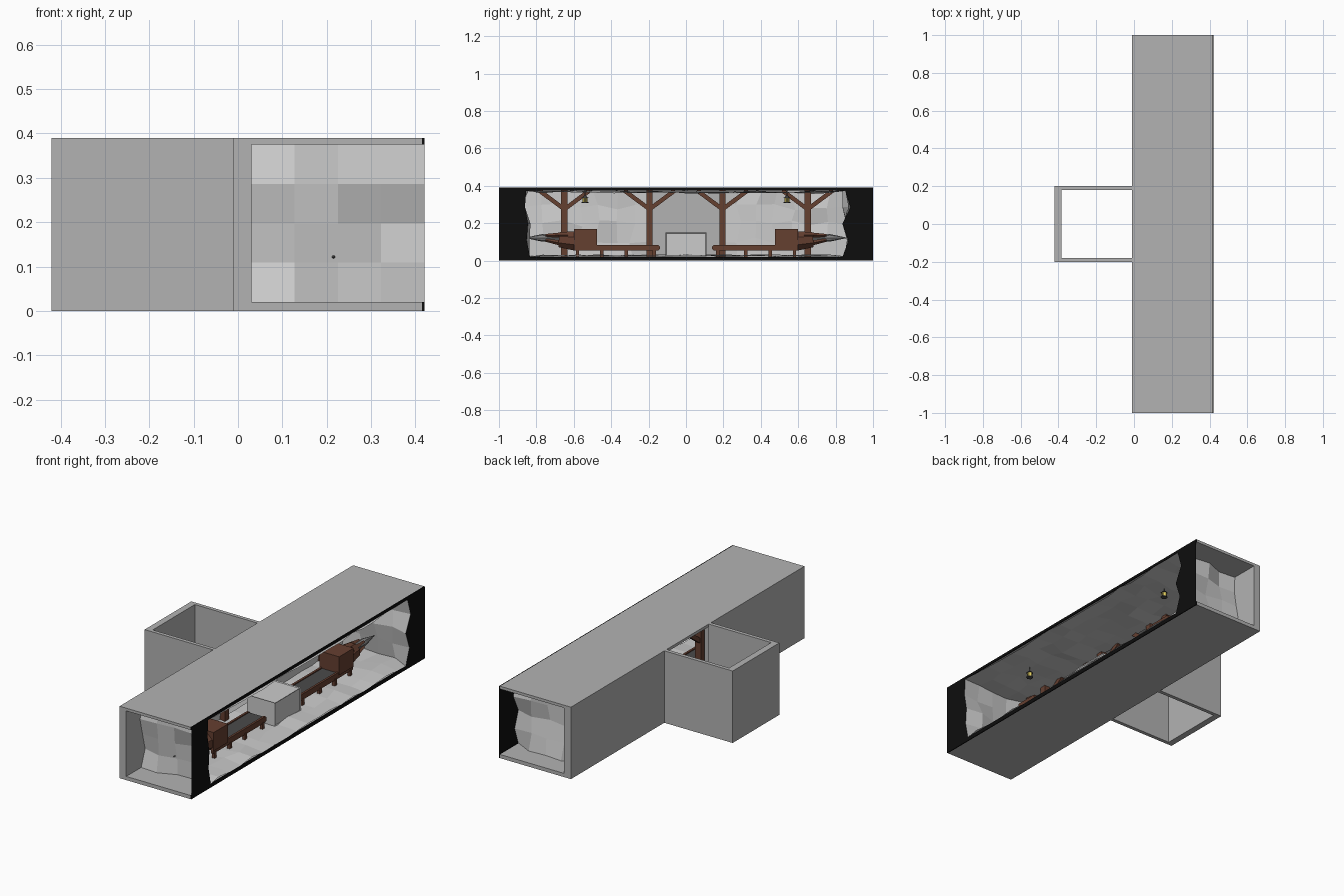
import bpy, bmesh, math, random
from mathutils import Vector, Matrix

if "Cube" in bpy.data.objects:
    bpy.data.objects.remove(bpy.data.objects["Cube"])

random.seed(4)


def material(name, c):
    m = bpy.data.materials.new(name)
    m.diffuse_color = (*c, 1)
    m.use_nodes = True
    m.node_tree.nodes["Principled BSDF"].inputs["Base Color"].default_value = m.diffuse_color
    return m


STONE = material("stone", (0.45, 0.45, 0.45))
BLACK = material("black", (0.004, 0.004, 0.004))
WOOD = material("wood", (0.13, 0.05, 0.03))
BELT = material("belt", (0.07, 0.07, 0.07))
STEEL = material("steel", (0.22, 0.22, 0.22))
GLOW = material("lamp_glow", (0.8, 0.65, 0.12))


def finish(name, bm, mat=None, normals=True):
    if normals:
        bmesh.ops.recalc_face_normals(bm, faces=bm.faces)
    me = bpy.data.meshes.new(name)
    bm.to_mesh(me)
    bm.free()
    ob = bpy.data.objects.new(name, me)
    bpy.context.collection.objects.link(ob)
    if mat:
        me.materials.append(mat)
    return ob


def box(name, x, y, z, mat=None):
    bm = bmesh.new()
    bmesh.ops.create_cube(bm, size=1)
    for v in bm.verts:
        v.co = [lo + (c + 0.5) * (hi - lo) for c, (lo, hi) in
                zip(v.co, (sorted(x), sorted(y), sorted(z)))]
    return finish(name, bm, mat)


def bar(name, a, b, r1, r2, sides, mat, turn=0.0):
    """Prism or cone between two points."""
    a, b = Vector(a), Vector(b)
    bm = bmesh.new()
    bmesh.ops.create_cone(bm, cap_ends=True, segments=sides, radius1=r1, radius2=r2,
                          depth=(b - a).length)
    rot = (b - a).to_track_quat('Z', 'Y').to_matrix().to_4x4()
    bm.transform(Matrix.Translation((a + b) / 2) @ rot @ Matrix.Rotation(turn, 4, 'Z'))
    return finish(name, bm, mat)


# outer shell: floor, roof and back wall with an open bay in the middle
box("shell_floor", (-0.01, 0.415), (-1, 1), (0, 0.02), STONE)
box("shell_roof", (-0.01, 0.415), (-1, 1), (0.375, 0.39), STONE)
for s in (-1, 1):
    box("shell_back_wall", (-0.01, 0.03), (s * 0.2, s), (0.02, 0.375), STONE)
    box("side_room_wall", (-0.42, -0.01), (s * 0.18, s * 0.2), (0, 0.39), STONE)
box("side_room_end_wall", (-0.42, -0.385), (-0.18, 0.18), (0, 0.39), STONE)
box("rim_bottom", (0.415, 0.42), (-1, 1), (0, 0.02), BLACK)
box("rim_top", (0.415, 0.42), (-1, 1), (0.375, 0.39), BLACK)

# faceted rock lining, open on the right side
X0, X1, Y1, Z0, Z1 = 0.03, 0.42, 0.86, 0.02, 0.375
NX, NY, NZ = 4, 18, 4


def point(i, j, k):
    return Vector((X0 + (X1 - X0) * i / NX, -Y1 + 2 * Y1 * j / NY, Z0 + (Z1 - Z0) * k / NZ))


bm = bmesh.new()


def quad(*ijk):
    bm.faces.new([bm.verts.new(point(*p)) for p in ijk])


for j in range(NY):
    for i in range(NX):
        for k in (0, NZ):
            quad((i, j, k), (i + 1, j, k), (i + 1, j + 1, k), (i, j + 1, k))
    for k in range(NZ):
        if not 7 <= j < 11:
            quad((0, j, k), (0, j + 1, k), (0, j + 1, k + 1), (0, j, k + 1))
for i in range(NX):
    for k in range(NZ):
        for j in (0, NY):
            quad((i, j, k), (i + 1, j, k), (i + 1, j, k + 1), (i, j, k + 1))
bmesh.ops.remove_doubles(bm, verts=bm.verts, dist=0.001)
ends = {-1: [], 1: []}
for v in bm.verts:
    x, y, z = v.co
    if abs(abs(y) - Y1) < 0.001:
        v.co.y += random.uniform(-0.025, 0.03)
        if x > X1 - 0.001:
            ends[1 if y > 0 else -1].append(v)
    elif x < X0 + 0.001:
        v.co.x += random.uniform(0, 0.022)
        v.co.y += random.uniform(-0.02, 0.02) if abs(y) > 0.25 else 0
    elif x < X1 - 0.001:
        v.co.x += random.uniform(-0.02, 0.02)
        v.co.y += random.uniform(-0.02, 0.02)
    if abs(y) < Y1 - 0.001:
        if z < Z0 + 0.001:
            v.co.z += random.uniform(0, 0.014)
        elif z > Z1 - 0.001:
            v.co.z -= random.uniform(0, 0.016)
        elif x < X0 + 0.001:
            v.co.z += random.uniform(-0.02, 0.02)
profiles = {s: sorted((v.co.copy() for v in vs), key=lambda c: c.z) for s, vs in ends.items()}
finish("rock_lining", bm)

# black cut faces closing the tunnel ends up to the rock profile
for s, prof in profiles.items():
    bm = bmesh.new()
    inner = [bm.verts.new(c) for c in prof]
    outer = [bm.verts.new((c.x, s, c.z)) for c in prof]
    for n in range(len(prof) - 1):
        bm.faces.new((inner[n], outer[n], outer[n + 1], inner[n + 1]))
    finish("rim_end", bm, BLACK)

# timber posts with two braces each
for y in (-0.65, -0.195, 0.195, 0.65):
    box("post", (0.035, 0.07), (y - 0.017, y + 0.017), (0.02, 0.375), WOOD)
    for s in (-1, 1):
        bar("brace", (0.052, y, 0.275), (0.052, y + s * 0.135, 0.375), 0.016, 0.016, 4,
            WOOD, math.pi / 4)

# central crate with an inset lid
bm = bmesh.new()
bmesh.ops.create_cube(bm, size=1)
bmesh.ops.scale(bm, vec=(0.17, 0.22, 0.128), verts=bm.verts)
bmesh.ops.translate(bm, vec=(0.215, 0, 0.086), verts=bm.verts)
faces = [f for f in bm.faces if f.normal.z > 0.5 or f.normal.x > 0.5]
bmesh.ops.inset_individual(bm, faces=faces, thickness=0.007, depth=-0.004)
finish("crate", bm)

# two mirrored conveyors, each with a drilling machine
XA, XB = 0.16, 0.27
XC = (XA + XB) / 2
for s in (-1, 1):
    for x in (XA + 0.006, XB - 0.006):
        box("conveyor_rail", (x - 0.006, x + 0.006), (s * 0.155, s * 0.6), (0.053, 0.085), WOOD)
        bar("conveyor_rail_end", (x - 0.006, s * 0.155, 0.069), (x + 0.006, s * 0.155, 0.069),
            0.016, 0.016, 10, WOOD)
        for y in (0.17, 0.32, 0.45, 0.58):
            box("conveyor_leg", (x - 0.008, x + 0.008), (s * (y - 0.009), s * (y + 0.009)),
                (0.02, 0.06), WOOD)
    box("conveyor_belt", (XA + 0.012, XB - 0.012), (s * 0.15, s * 0.49), (0.058, 0.08), BELT)
    box("machine_housing", (XA - 0.004, XB + 0.004), (s * 0.475, s * 0.6), (0.07, 0.17), WOOD)
    bar("drill_body", (XC, s * 0.595, 0.106), (XC, s * 0.68, 0.112), 0.056, 0.043, 8,
        WOOD, math.pi / 8)
    # jaws around the drill, then the stepped steel bit
    for n in range(4):
        a = math.pi / 4 + n * math.pi / 2
        dx, dz = math.cos(a), math.sin(a)
        bar("drill_jaw", (XC + dx * 0.036, s * 0.63, 0.112 + dz * 0.036),
            (XC + dx * 0.02, s * 0.75, 0.122 + dz * 0.018), 0.017, 0.008, 4, WOOD)
    bar("drill_bit", (XC, s * 0.67, 0.12), (XC, s * 0.77, 0.122), 0.016, 0.02, 8, STEEL)
    bar("drill_tip", (XC, s * 0.77, 0.122), (XC, s * 0.86, 0.122), 0.02, 0.001, 8, STEEL)

    # hanging lantern
    y = s * 0.54
    bar("lantern_base", (0.25, y, 0.308), (0.25, y, 0.313), 0.018, 0.018, 6, BELT)
    bar("lantern_glass", (0.25, y, 0.313), (0.25, y, 0.335), 0.013, 0.013, 6, GLOW)
    bar("lantern_cap", (0.25, y, 0.335), (0.25, y, 0.348), 0.019, 0.005, 6, BELT)
    bar("lantern_wire", (0.25, y, 0.346), (0.25, y, 0.375), 0.0015, 0.0015, 4, BELT)
    for n in range(3):
        a = n * 2 * math.pi / 3
        px, py = 0.25 + 0.014 * math.cos(a), y + 0.014 * math.sin(a)
        bar("lantern_bar", (px, py, 0.311), (px, py, 0.337), 0.002, 0.002, 4, BELT)
